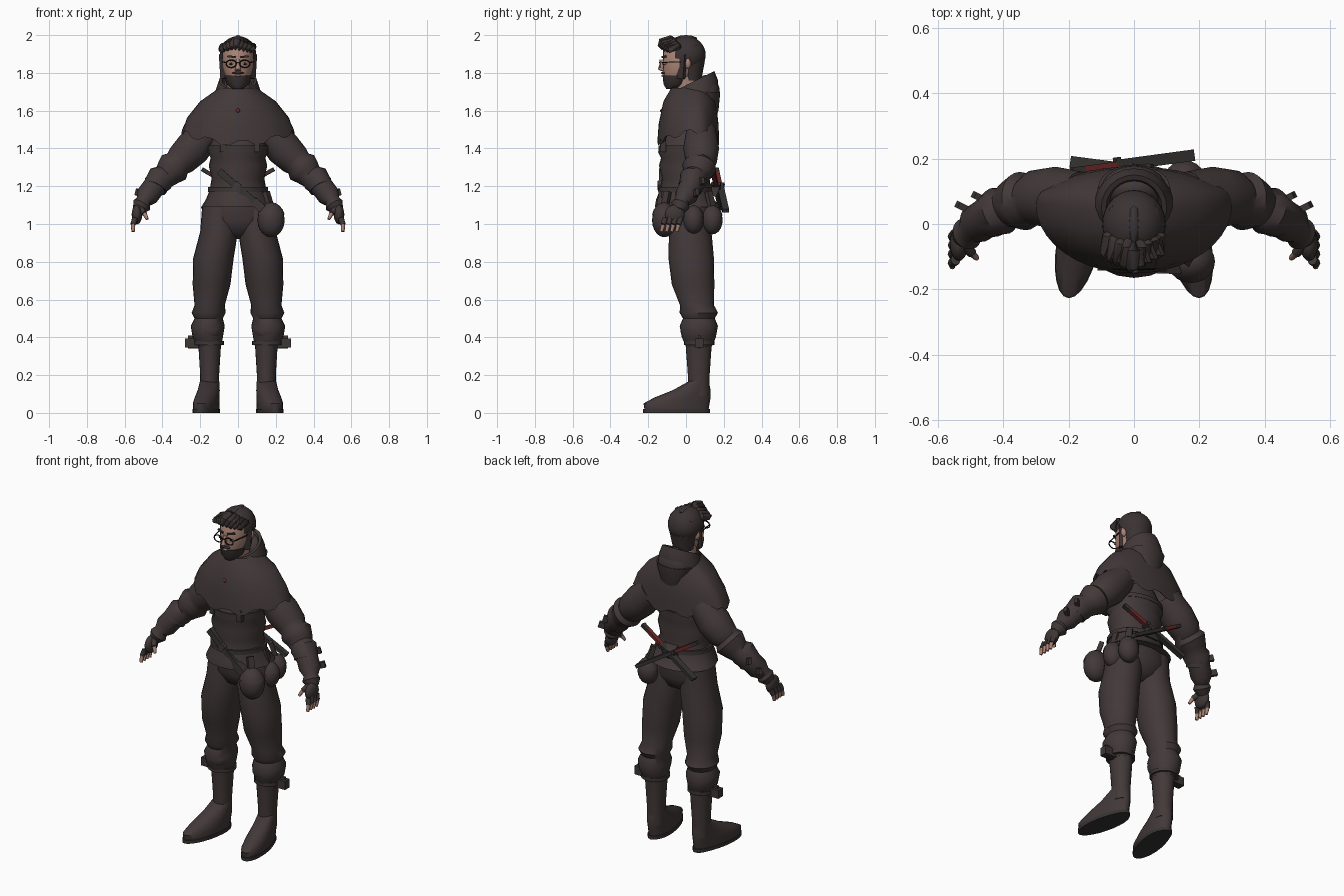
import bpy, bmesh, math, random
from mathutils import Vector, Matrix

cube = bpy.data.objects.get("Cube")
if cube:
    bpy.data.objects.remove(cube, do_unlink=True)
random.seed(4)
SIDES = (("left", 1), ("right", -1))
made = []


def paint(name, *rgb):
    material = bpy.data.materials.new(name)
    material.diffuse_color = (*rgb, 1)
    material.use_nodes = True
    material.node_tree.nodes["Principled BSDF"].inputs["Base Color"].default_value = (*rgb, 1)
    return material


cloth = paint("dark brown cloth", .055, .04, .04)
hair = paint("dark hair", .045, .033, .033)
leather = paint("brown leather", .048, .037, .036)
charcoal = paint("charcoal sheath", .037, .033, .032)
skin = paint("skin", .4, .23, .18)
red = paint("dark red", .16, .02, .02)
black = paint("black", .01, .01, .01)
white = paint("eye white", .5, .45, .42)


def finish(name, bm, material, side):
    """Turn a bmesh into an object, mirrored when side is negative."""
    bmesh.ops.scale(bm, vec=(side, 1, 1), verts=bm.verts)
    bmesh.ops.recalc_face_normals(bm, faces=bm.faces)
    mesh = bpy.data.meshes.new(name)
    bm.to_mesh(mesh)
    bm.free()
    mesh.materials.append(material)
    part = bpy.data.objects.new(name, mesh)
    bpy.context.collection.objects.link(part)
    made.append(part)


def loft(name, rings, material, seg=24, back=1, front=1, follow=False, shape=None, side=1, caps=True):
    """Skin rings of (x, y, z, half width, optional depth); follow turns rings along the path."""
    bm, loops = bmesh.new(), []
    for k, (x, y, z, width, *depth) in enumerate(rings):
        across, along = Vector((1, 0, 0)), Vector((0, 1, 0))
        if follow:
            ahead, behind = rings[min(k + 1, len(rings) - 1)], rings[max(k - 1, 0)]
            direction = (Vector(ahead[:3]) - Vector(behind[:3])).normalized()
            across = direction.cross(along).normalized()
            along = across.cross(direction)
        loop = []
        for i in range(seg):
            angle = math.tau * i / seg
            ratio = back if math.sin(angle) > 0 else front
            reach = ratio * (depth[0] if depth else width)
            point = Vector((x, y, z)) + across * width * math.cos(angle) + along * reach * math.sin(angle)
            if shape:
                shape(point, k, i)
            loop.append(bm.verts.new(point))
        loops.append(loop)
    for lower, upper in zip(loops, loops[1:]):
        for i in range(seg):
            j = (i + 1) % seg
            bm.faces.new((lower[i], lower[j], upper[j], upper[i]))
    if caps:
        bm.faces.new(loops[0])
        bm.faces.new(loops[-1])
    finish(name, bm, material, side)


def ball(name, centre, size, material, keep=None, side=1, seg=20):
    """Ellipsoid, optionally keeping only the faces that pass a rule."""
    bm = bmesh.new()
    bmesh.ops.create_uvsphere(bm, u_segments=seg, v_segments=seg // 2, radius=1)
    bmesh.ops.transform(bm, matrix=Matrix.Translation(centre) @ Matrix.Diagonal((*size, 1)), verts=bm.verts)
    if keep:
        unwanted = [face for face in bm.faces if not keep(face.calc_center_median())]
        bmesh.ops.delete(bm, geom=unwanted, context="FACES")
    finish(name, bm, material, side)


def bar(name, start, end, width, depth, material, side=1):
    """Box running from start to end."""
    start, end = Vector(start), Vector(end)
    bm = bmesh.new()
    bmesh.ops.create_cube(bm, size=1)
    turn = (end - start).to_track_quat("Z", "Y").to_matrix().to_4x4()
    size = Matrix.Diagonal((width, depth, (end - start).length, 1))
    bmesh.ops.transform(bm, matrix=Matrix.Translation((start + end) / 2) @ turn @ size, verts=bm.verts)
    finish(name, bm, material, side)


# Tunic with soft folds and a flared hem, and its belts
tunic = ((1.5, .11), (1.42, .15), (1.38, .16), (1.35, .145), (1.31, .155), (1.24, .14), (1.18, .15), (1.13, .17))
loft("tunic", [(0, .02, z, r) for z, r in tunic] + [(0, .04, 1.09, .195)], cloth, back=.75, front=1.05)
for label, z in (("chest", 1.39), ("waist", 1.17)):
    loft(label + "_belt", [(0, .02, z + h, .16) for h in (0, .025)], leather, back=.75, front=1.04)
for x in (-.08, .1):
    bar("chest_buckle", (x, -.12, 1.45), (x, -.12, 1.38), .03, .03, leather)
loft("pelvis", [(0, .03, 1.12, .17), (0, .03, 1.02, .18), (0, .03, .95, .13), (0, .03, .92, .05)],
     cloth, back=.65, front=.68)


# Shoulder cape with a tabbed hem that rises over the arms
def raise_hem(point, ring, i):
    if ring > 1:
        point.z += ring * .02 * (point.x / .3) ** 2
    if ring > 2 and i % 4 < 2:
        point.z -= .025


loft("shoulder_cape", [(0, .05, 1.72, .1, .1), (0, .06, 1.65, .2, .14), (0, .06, 1.53, .27, .16),
                       (0, .06, 1.44, .3, .165), (0, .06, 1.45, .28, .15)],
     cloth, seg=40, back=.7, front=1.28, shape=raise_hem, caps=False)


# Open collar tilted up at the back, with the hood hanging behind
def tilt_collar(point, ring, i):
    point.z += (point.y - .03) / 2


loft("collar", [(0, .04, 1.64, .13), (0, .05, 1.69, .12), (0, .05, 1.75, .1), (0, .05, 1.75, .085), (0, .04, 1.65, .07)],
     cloth, shape=tilt_collar, caps=False)
ball("hood", (0, .11, 1.69), (.1, .07, .1), cloth)
loft("hood_point", [(0, .11, 1.7, .11), (0, .12, 1.6, .08), (0, .13, 1.53, .02)], cloth, back=.65, front=.65)
for label, side in SIDES:
    bar(label + "_collar_edge", (.03, -.06, 1.71), (0, -.1, 1.64), .015, .015, leather, side)
ball("collar_opening", (0, -.07, 1.685), (.018, .012, .025), skin)
ball("red_pin", (0, -.125, 1.6), (.012, .012, .012), red, seg=10)

# Head, beard and nose
loft("neck", [(0, .02, 1.62, .06), (0, 0, 1.78, .06)], skin)
loft("head", [(0, -.07, 1.73, .03), (0, -.04, 1.76, .06), (0, -.02, 1.83, .08), (0, -.02, 1.92, .08), (0, -.02, 1.97, .05)],
     skin, back=1.15, front=1.27)
loft("beard", [(0, -.07, 1.715, .03), (0, -.05, 1.74, .06), (0, -.04, 1.785, .073)], hair, back=.8, front=1.15)
ball("moustache", (0, -.12, 1.8), (.032, .012, .007), hair)
ball("lower_lip", (0, -.122, 1.785), (.015, .008, .006), skin)
loft("nose", [(0, -.12, 1.87, .01), (0, -.135, 1.82, .015), (0, -.12, 1.81, .015)], skin, seg=10)

# Ears, eyes and round glasses
bar("glasses_bridge", (-.014, -.14, 1.855), (.014, -.14, 1.855), .005, .005, black)
for label, side in SIDES:
    ball(label + "_ear", (.08, .01, 1.85), (.017, .017, .028), skin, side=side)
    bar(label + "_sideburn", (.078, -.02, 1.9), (.07, -.03, 1.77), .02, .05, hair, side)
    eye = Vector((.036, -.113, 1.848))
    ball(label + "_eye", eye, (.012, .009, .006), white, side=side)
    ball(label + "_pupil", eye - Vector((0, .006, 0)), (.006, .005, .006), black, side=side)
    bar(label + "_eyebrow", (.014, -.125, 1.883), (.055, -.107, 1.888), .01, .01, hair, side)
    bar(label + "_glasses_arm", (.065, -.13, 1.855), (.09, 0, 1.86), .005, .005, black, side)
    turns = [math.tau * i / 16 for i in range(17)]
    loft(label + "_glasses_rim", [(eye.x + .027 * math.cos(a), -.137, eye.z + .02 * math.sin(a), .0035) for a in turns],
         black, seg=6, follow=True, side=side)

# Hair: a cap cut around the face and ears, with locks swept to one side
ball("hair_cap", (0, 0, 1.895), (.097, .104, .1), hair, seg=32,
     keep=lambda c: c.z > 1.925 or c.y > .02 or (c.z > 1.87 and c.y > -.05))
loft("nape_hair", [(0, .02, 1.86, .08), (0, .02, 1.76, .06)], hair, front=.3)
for i in range(9):
    x = (i - 4) / 50
    curve = abs(x) / 2
    tip = 1.925 - random.uniform(0, .02)
    loft("front_lock", [(x / 2, -.02, 1.975 - curve, .015), (x, -.08 + curve, 1.98 - curve, .02),
                        (x - .005, -.13 + curve, 1.965 - curve, .02), (x - .01, -.135 + curve, 1.945 - curve / 2, .015),
                        (x - .015, -.125 + curve, tip, .004)], hair, seg=8, follow=True)
    ball("crown_lock", (x * .8, 0, 1.98 - curve), (.02, .06, .02), hair, seg=10)

for label, side in SIDES:
    # Sleeve with elbow folds, narrowing to a flared glove cuff
    loft(label + "_sleeve", [(.16, .08, 1.49, .08), (.24, .08, 1.4, .095), (.3, .08, 1.34, .085), (.32, .07, 1.32, .075),
                             (.34, .07, 1.3, .09), (.37, .06, 1.27, .075), (.39, .05, 1.25, .065), (.41, .04, 1.24, .075),
                             (.45, .02, 1.19, .06), (.48, 0, 1.15, .06), (.5, -.02, 1.12, .04), (.51, -.03, 1.1, .05),
                             (.53, -.04, 1.07, .03)], cloth, follow=True, side=side)

    # Forearm straps with buckles standing off the arm
    for strap in (Vector((.43, .03, 1.21)), Vector((.48, 0, 1.15))):
        radius = .28 - strap.x / 2
        end = strap + Vector((.01, -.01, -.02))
        loft(label + "_forearm_strap", [(*strap, radius), (*end, radius)], leather, follow=True, side=side)
        bar(label + "_forearm_buckle", strap + Vector((0, .03, 0)), strap + Vector((.06, .06, .02)), .02, .035, leather, side)

    # Fingerless glove and fingers
    ball(label + "_palm", (.535, -.06, 1.05), (.028, .053, .052), leather, side=side)
    for i in range(4):
        y = .027 * i - .11
        middle = (.556, y - .01, .997)
        loft(label + "_glove_finger", [(.545, y, 1.03, .016), (*middle, .014)], leather, seg=8, follow=True, side=side)
        loft(label + "_finger", [(*middle, .012), (.555, y - .02, .96, .009)], skin, seg=8, follow=True, side=side)
    knuckle = (.495, -.09, 1.055)
    loft(label + "_glove_thumb", [(.52, -.06, 1.08, .02), (*knuckle, .015)], leather, seg=8, follow=True, side=side)
    loft(label + "_thumb", [(*knuckle, .012), (.48, -.105, 1.025, .008)], skin, seg=8, follow=True, side=side)

    # Baggy trouser leg gathered at the knee
    loft(label + "_trouser", [(.1, .03, 1.09, .09), (.1, .025, .96, .1), (.13, .03, .82, .107), (.14, .04, .68, .1),
                              (.15, .06, .57, .08), (.155, .07, .53, .09), (.155, .07, .5, .075), (.16, .07, .46, .09),
                              (.16, .07, .4, .08), (.15, .07, .35, .06)], cloth, back=1.1, front=1.15, side=side)
    ball(label + "_knee_pad", (.155, .03, .44), (.07, .06, .065), cloth, side=side)
    loft(label + "_knee_strap", [(.155, .07, z, .08) for z in (.36, .38)], leather, side=side)
    bar(label + "_knee_buckle", (.2, .07, .37), (.28, .07, .37), .045, .05, leather, side)
    bar(label + "_knee_buckle_plate", (.23, .07, .41), (.23, .07, .34), .07, .015, leather, side)

    # Boot: shaft, splayed foot and sole
    def splay(point, ring, i):
        point.x += max(0, .06 - point.y) * .17

    loft(label + "_boot_shaft", [(.15, .07, .36, .06), (.15, .07, .2, .05), (.15, .07, .09, .05)],
         cloth, back=1.1, front=1.2, side=side)
    foot = ((-.05, .02, .17), (-.05, .05, .175), (-.02, .08, .15), (.03, .12, .1), (.07, .17, .05))
    loft(label + "_boot_foot", [(.15, y, z, .045 + reach / 9, reach) for y, z, reach in foot],
         cloth, shape=splay, side=side)
    loft(label + "_boot_sole", [(.15, -.05, z, .067, .177) for z in (0, .02)], charcoal, shape=splay, side=side)

# Belt pouches with flaps, on the left hip
for label, x, y, radius in (("front", .175, -.115, .072), ("side", .18, .04, .06), ("back", .155, .14, .06)):
    centre = Vector((x, y, 1.02))
    size = Vector((radius, radius * .9, radius * 1.25))
    ball(label + "_pouch", centre, size, cloth)
    ball(label + "_pouch_flap", centre, size * 1.06, cloth, keep=lambda c: c.z > 1.04)
    bar(label + "_pouch_loop", centre + Vector((0, 0, .06)), (x * .85, y * .85, 1.17), .035, .025, leather)

# Sheath slung across the belly
top, tip = Vector((-.1, -.125, 1.28)), Vector((.13, -.13, 1.08))
bar("front_sheath", top, tip, .035, .035, charcoal)
bar("front_sheath_band", top.lerp(tip, .35), top.lerp(tip, .45), .045, .045, cloth)
bar("front_sheath_end", top.lerp(tip, .8), tip, .045, .045, leather)

# Crossed daggers behind the waist, each built along one line
for label, start, end in (("left", (.19, .14, 1.29), (-.19, .19, 1.08)), ("right", (-.19, .16, 1.29), (.18, .21, 1.07))):
    start, end = Vector(start), Vector(end)
    for part, near, far, width, material in (("pommel", 0, .1, .025, charcoal), ("grip", .1, .36, .024, red),
                                             ("guard", .36, .4, .05, charcoal), ("sheath", .4, 1, .035, charcoal)):
        bar(label + "_dagger_" + part, start.lerp(end, near), start.lerp(end, far), width, .02, material)
bar("dagger_holder", (0, .12, 1.19), (0, .17, 1.17), .08, .06, leather)

# Smooth shading with crisp edges
for part in made:
    part.select_set(True)
bpy.context.view_layer.objects.active = made[0]
bpy.ops.object.shade_smooth_by_angle(angle=math.radians(45))
